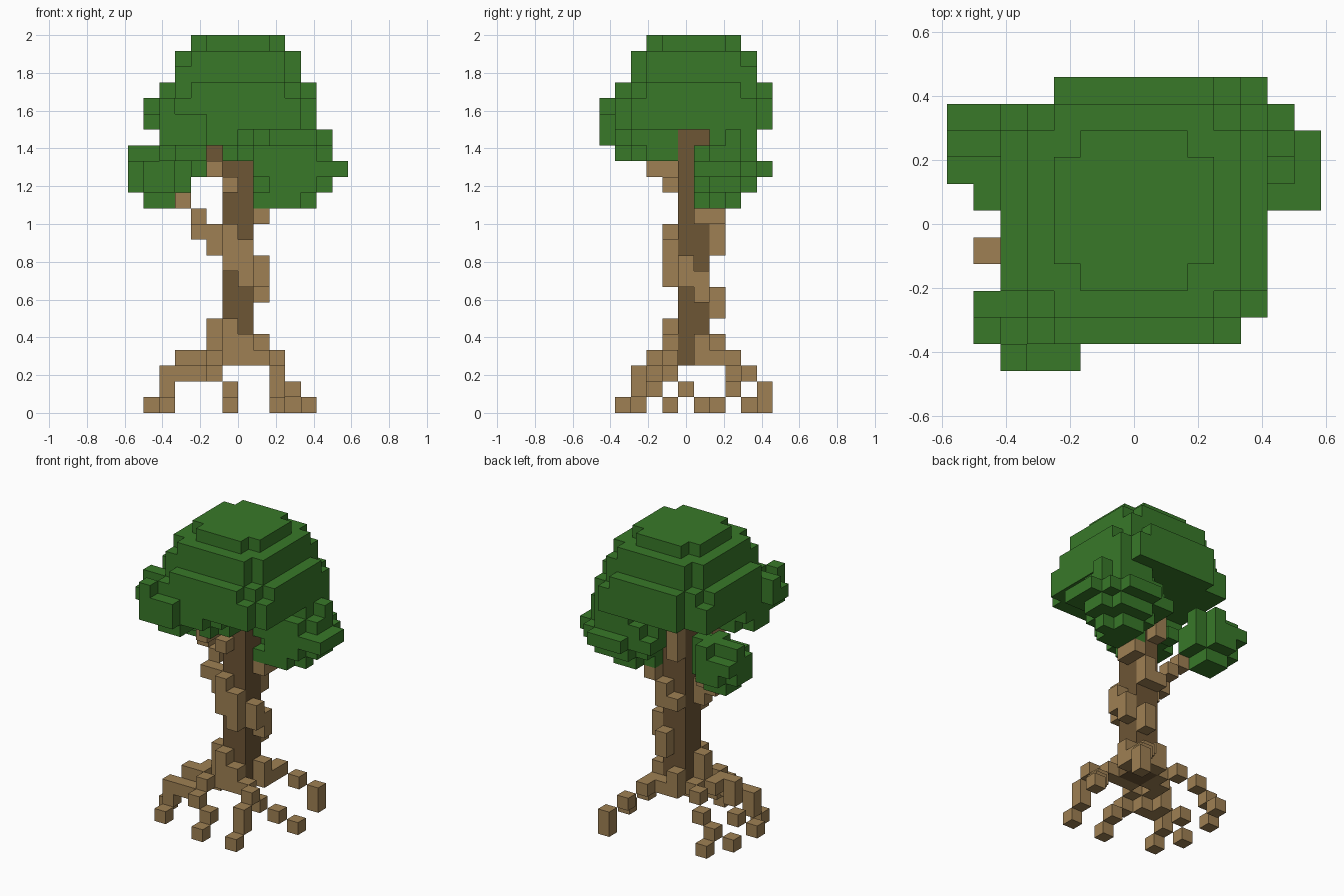
import bpy, bmesh
from mathutils import Vector

if "Cube" in bpy.data.objects:
    bpy.data.objects.remove(bpy.data.objects["Cube"])

U = 1 / 12  # edge of one block


def material(name, rgb):
    m = bpy.data.materials.new(name)
    m.use_nodes = True
    m.diffuse_color = (*rgb, 1)
    bsdf = m.node_tree.nodes["Principled BSDF"]
    bsdf.inputs["Base Color"].default_value = (*rgb, 1)
    bsdf.inputs["Roughness"].default_value = 1
    return m


LEAF = material("leaf green", (0.04, 0.19, 0.022))
BARK = material("light bark", (0.345, 0.217, 0.087))
CORE = material("dark bark", (0.155, 0.092, 0.036))


def slab(z0, z1, x0, x1, y0, y1, cut=0):
    """Blocks of a box (upper ends excluded) with its four corners stepped off."""
    return {(x, y, z)
            for x in range(x0, x1) for y in range(y0, y1) for z in range(z0, z1)
            if min(x - x0, x1 - 1 - x) + min(y - y0, y1 - 1 - y) >= cut}


def column(x, y, z0, z1):
    return slab(z0, z1, x, x + 1, y, y + 1)


def build(name, cells, mat):
    """Skin a set of blocks with only its exposed faces."""
    bm = bmesh.new()
    verts = {}

    def vert(p):
        key = tuple(round(c * 2) for c in p)
        if key not in verts:
            verts[key] = bm.verts.new(p * U)
        return verts[key]

    for c in sorted(cells):
        mid = Vector((c[0] + 0.5, c[1], c[2] + 0.5))
        for axis in range(3):
            for sign in (-1, 1):
                near = list(c)
                near[axis] += sign
                if tuple(near) in cells:
                    continue
                n, a, b = Vector(), Vector(), Vector()
                n[axis] = sign / 2
                a[(axis + 1) % 3] = 0.5
                b[(axis + 2) % 3] = sign / 2
                bm.faces.new([vert(mid + n + p) for p in (-a - b, a - b, a + b, b - a)])
    me = bpy.data.meshes.new(name)
    bm.to_mesh(me)
    bm.free()
    me.materials.append(mat)
    ob = bpy.data.objects.new(name, me)
    bpy.context.collection.objects.link(ob)


# Trunk core with a stub near the top
trunk = slab(3, 18, -1, 1, 0, 2) | column(-2, 0, 16, 17)

# Domed crown
crown = (slab(23, 24, -3, 3, -2, 4, 1) | slab(22, 23, -4, 4, -3, 5, 1)
         | slab(21, 22, -4, 4, -3, 5) | slab(20, 21, -5, 5, -4, 6, 2)
         | slab(18, 20, -5, 5, -4, 6, 1))
crown -= slab(18, 21, -5, -3, 5, 6)
crown -= column(3, -3, 21, 22) | column(-4, 4, 21, 22)

# Clump at the front that swells out of the crown
front_clump = (slab(16, 17, -5, 0, -4, 0, 1) | slab(17, 18, -5, 0, -4, 0)
               | slab(17, 19, -5, -2, -5, -4) | column(-5, -5, 19, 20)
               | column(-6, -4, 18, 19) | column(-6, -3, 18, 20)
               | slab(16, 17, 0, 1, -2, 0) | slab(17, 18, 0, 1, -3, 0))
front_clump -= slab(16, 17, -2, -1, -4, 0)

# Low rounded clump on the right
right_clump = (slab(13, 14, -6, -4, 2, 4) | slab(14, 16, -7, -3, 1, 5, 1)
               | slab(16, 17, -6, -3, 2, 5, 1) | column(-7, 3, 16, 17)
               | column(-7, 4, 15, 16) | column(-3, 1, 15, 16))

# Broad clump on the left
left_clump = (slab(13, 14, 1, 5, 1, 4, 1) | column(1, 1, 13, 14)
              | slab(14, 15, 1, 6, 1, 5, 1)
              | slab(15, 16, 0, 6, 1, 5) | slab(15, 16, 6, 7, 1, 4)
              | slab(15, 16, 2, 5, 5, 6) | slab(16, 17, 0, 6, 1, 5, 1)
              | slab(17, 18, 1, 6, 2, 5, 1)) - trunk

# Bark ridges on the trunk
ridges = (column(-1, -1, 9, 12) | column(0, -1, 8, 11) | column(1, 0, 8, 10)
          | column(1, 1, 7, 9) | column(0, 2, 6, 8) | column(0, 2, 10, 12)
          | column(-1, 2, 10, 11) | column(-1, 2, 14, 17)
          | column(-2, 0, 4, 6) | column(-1, -1, 3, 6) | column(0, -1, 3, 5)
          | column(1, 1, 3, 5) | column(-1, 2, 3, 5) | column(0, 2, 3, 4))

# Branches that carry the clumps
right_branch = (column(-2, 0, 10, 12) | column(-3, 0, 11, 12)
                | column(-3, 1, 12, 13) | column(-4, 1, 13, 14))
left_branch = slab(12, 13, 1, 2, 1, 3)
front_branch = {(-1, -1, 14), (-2, -1, 15), (-2, -2, 15)}

build("trunk", trunk, CORE)
build("bark_ridges", ridges, BARK)
build("right_branch", right_branch, BARK)
build("left_branch", left_branch, BARK)
build("front_branch", front_branch, BARK)
build("crown", crown | front_clump, LEAF)
build("right_leaf_clump", right_clump, LEAF)
build("left_leaf_clump", left_clump, LEAF)

# Roots stepping out and down to their feet
roots = {
    "front_right_root": (slab(3, 4, -4, -2, -1, 0) | slab(2, 3, -4, -2, -2, -1)
                         | column(-5, -2, 1, 3) | column(-5, -3, 0, 1)),
    "right_root": {(-2, 0, 3), (-3, 0, 3), (-4, -1, 2), (-5, 0, 1), (-6, -1, 0)},
    "front_root": {(-2, -2, 3), (-2, -3, 2), (-1, -3, 1), (-1, -4, 0)},
    "front_left_root": ({(1, -1, 3), (2, -2, 3), (2, -4, 0)}
                        | column(2, -3, 1, 3)),
    "left_root": {(2, -1, 2), (3, 0, 1), (4, 1, 0)},
    "back_left_root": {(1, 2, 3), (1, 3, 3), (2, 4, 2)} | column(3, 5, 0, 2),
    "back_right_root": {(-2, 1, 3), (-3, 2, 3), (-4, 3, 2),
                        (-5, 3, 1), (-5, 4, 0), (-6, 2, 0)},
}
for name, cells in roots.items():
    build(name, cells, BARK)
